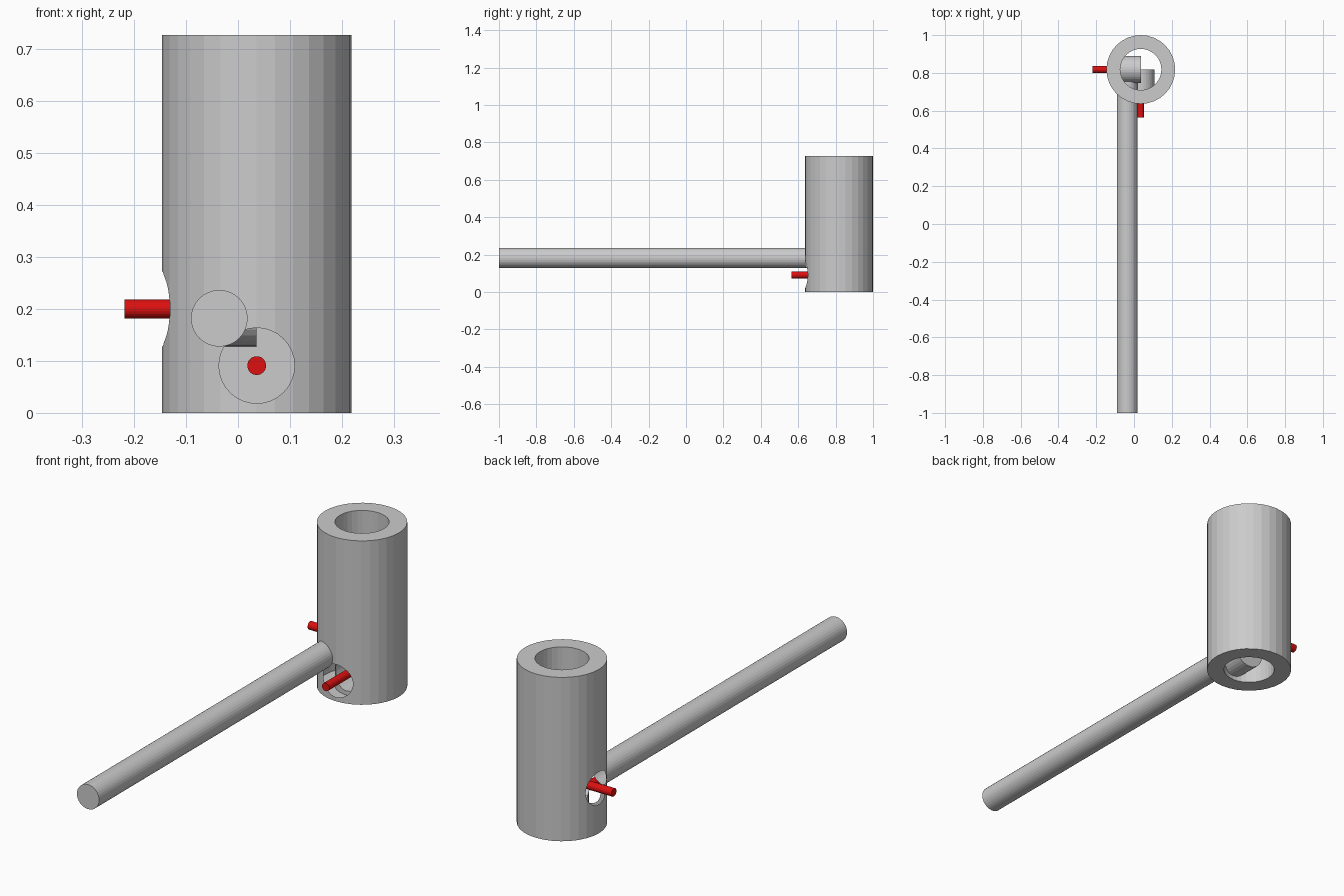
import bpy, bmesh
from mathutils import Vector, Matrix

if "Cube" in bpy.data.objects:
    bpy.data.objects.remove(bpy.data.objects["Cube"])

CX, CY, HEIGHT = 0.036, 0.818, 0.727
OUTER, BORE = 0.182, 0.109
LEFT, FRONT, UP = Vector((-1, 0, 0)), Vector((0, -1, 0)), Vector((0, 0, 1))


def material(name, colour):
    m = bpy.data.materials.new(name)
    m.use_nodes = True
    m.diffuse_color = colour
    m.node_tree.nodes["Principled BSDF"].inputs["Base Color"].default_value = colour
    return m


grey = material("light grey", (0.6, 0.6, 0.6, 1))
red = material("red", (0.72, 0.005, 0.005, 1))


def rod(name, start, direction, length, radius, mat=grey):
    """Capped round bar running from start along direction."""
    bm = bmesh.new()
    turn = direction.to_track_quat('Z', 'Y').to_matrix().to_4x4()
    place = Matrix.Translation(Vector(start) + direction * length / 2) @ turn
    bmesh.ops.create_cone(bm, cap_ends=True, segments=32, radius1=radius,
                          radius2=radius, depth=length, matrix=place)
    mesh = bpy.data.meshes.new(name)
    bm.to_mesh(mesh)
    bm.free()
    obj = bpy.data.objects.new(name, mesh)
    bpy.context.collection.objects.link(obj)
    mesh.materials.append(mat)
    return obj


def cut(obj, tool, operation):
    """Apply a boolean and throw the tool away."""
    mod = obj.modifiers.new("cut", 'BOOLEAN')
    mod.operation, mod.object, mod.solver = operation, tool, 'EXACT'
    bpy.context.view_layer.update()
    graph = bpy.context.evaluated_depsgraph_get()
    mesh = bpy.data.meshes.new_from_object(obj.evaluated_get(graph))
    obj.modifiers.clear()
    obj.data = mesh
    bpy.data.objects.remove(tool)


def drop_faces(obj, rule):
    """Remove faces by the distances of their corners from the tube axis."""
    bm = bmesh.new()
    bm.from_mesh(obj.data)
    doomed = []
    for f in bm.faces:
        reach = [(v.co.xy - Vector((CX, CY))).length for v in f.verts]
        if rule(f, min(reach), max(reach)):
            doomed.append(f)
    bmesh.ops.delete(bm, geom=doomed, context='FACES')
    bm.to_mesh(obj.data)
    bm.free()


def solid_tube(radius, extra=0.0):
    return rod("tool", (CX, CY, -extra), UP, HEIGHT + 2 * extra, radius)


# Positions of the sockets and the handle, all starting on the tube axis plane
sockets = {
    "side_socket": ((CX, CY, 0.2), LEFT, 0.0727),
    "front_socket": ((CX, CY, 0.091), FRONT, 0.0727),
    "handle_root": ((-0.036, CY, 0.182), FRONT, 0.0545),
}

# Thin-walled tube with openings
tube = solid_tube(OUTER)
tube.name = "tube"
cut(tube, solid_tube(BORE, 0.1), 'DIFFERENCE')
for start, direction, radius in sockets.values():
    cut(tube, rod("tool", start, direction, 0.3, radius), 'DIFFERENCE')


def is_opening_wall(f, low, high):
    z = f.calc_center_median().z
    return high - low > 0.03 and 0.001 < z < HEIGHT - 0.001


drop_faces(tube, is_opening_wall)

# Sockets and handle root inside the bore
for name, (start, direction, radius) in sockets.items():
    part = rod(name, start, direction, 0.25, radius)
    cut(part, solid_tube(BORE), 'INTERSECT')
    drop_faces(part, lambda f, low, high: low > 0.1)

# Long handle, trimmed to the outside of the tube
start, direction, radius = sockets["handle_root"]
handle = rod("handle", start, direction, CY + 1, radius)
cut(handle, solid_tube(OUTER), 'DIFFERENCE')
drop_faces(handle, lambda f, low, high: high < OUTER + 0.004)

# Red pins standing out of the two sockets
for name, socket in (("side_pin", "side_socket"), ("front_pin", "front_socket")):
    start, direction, radius = sockets[socket]
    rod(name, start, direction, 0.2545, 0.018, red)
